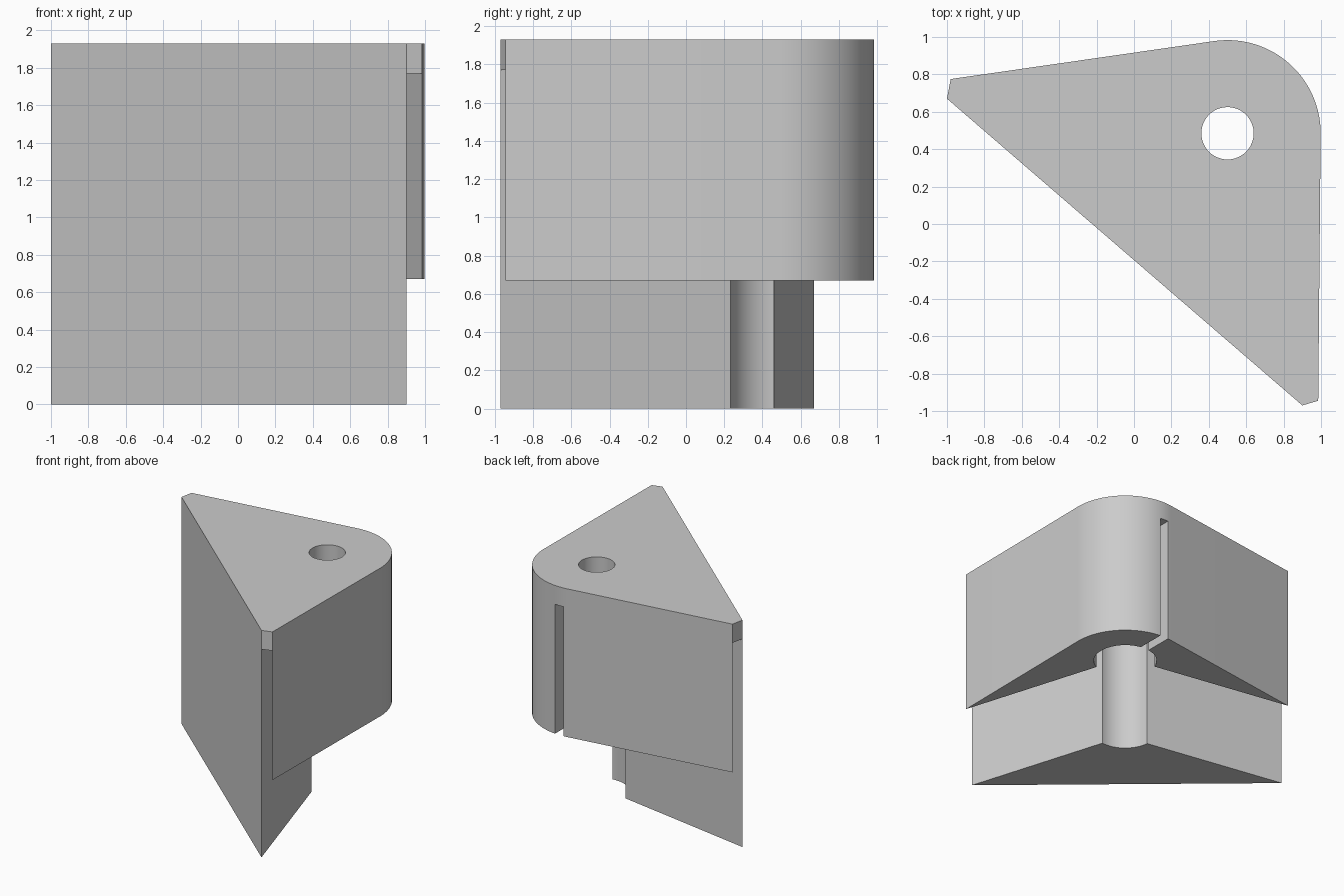
import bpy, bmesh
from math import cos, sin, radians
from mathutils import Vector

cube = bpy.data.objects.get("Cube")
if cube:
    bpy.data.objects.remove(cube, do_unlink=True)

grey = bpy.data.materials.new("plain_grey")
grey.use_nodes = True
colour = (0.6, 0.6, 0.6, 1)
grey.diffuse_color = colour
grey.node_tree.nodes["Principled BSDF"].inputs["Base Color"].default_value = colour

AXIS = Vector((0.5, 0.485))
TOP, CEILING, SKIRT = 1.93, 1.77, 0.67


def arc(radius, start, end, steps):
    return [AXIS + radius * Vector((cos(a), sin(a)))
            for a in (radians(start + (end - start) * i / steps) for i in range(steps + 1))]


def prism(name, points, z0, z1):
    """Upright solid from a flat outline."""
    bm = bmesh.new()
    base = bm.faces.new([bm.verts.new((p[0], p[1], z0)) for p in points])
    top = bmesh.ops.extrude_face_region(bm, geom=[base])["geom"]
    bmesh.ops.translate(bm, vec=(0, 0, z1 - z0),
                        verts=[g for g in top if isinstance(g, bmesh.types.BMVert)])
    bmesh.ops.recalc_face_normals(bm, faces=bm.faces)
    mesh = bpy.data.meshes.new(name)
    bm.to_mesh(mesh)
    bm.free()
    mesh.materials.append(grey)
    obj = bpy.data.objects.new(name, mesh)
    bpy.context.collection.objects.link(obj)
    return obj


def cut(body, points, z0, z1):
    cutter = prism("cutter", points, z0, z1)
    cutter.hide_render = True
    mod = body.modifiers.new("cut", "BOOLEAN")
    mod.operation, mod.solver, mod.object = "DIFFERENCE", "EXACT", cutter
    bpy.context.view_layer.objects.active = body
    bpy.ops.object.modifier_apply(modifier=mod.name)
    bpy.data.objects.remove(cutter, do_unlink=True)


# Each gap runs from an inner block corner to the bore, beside a skirt wall
right_block, right_wall = Vector((0.9, -0.97)), Vector((0.985, -0.945))
left_block, left_wall = Vector((-1, 0.67)), Vector((-0.98, 0.775))
right_run = Vector((0.53, 0.23)) - right_block
left_run = Vector((0.245, 0.46)) - left_block

# Full rounded wedge
body = prism("hinge_block",
             [left_block, right_block, right_wall] + arc(0.498, -1, 98, 48) + [left_wall],
             0, TOP)

# Remove the skirt below its lower edge, leaving the core block
right_mid, left_mid = (right_block + right_wall) / 2, (left_block + left_wall) / 2
cut(body, [right_mid - 0.2 * right_run, right_mid + right_run, AXIS,
           left_mid + left_run, left_mid - 0.2 * left_run,
           (-1.5, 1.5), (1.5, 1.5), (1.5, -1.5)], -0.1, SKIRT)

# Thin gaps between the core block and the skirt
for block, wall, run in ((right_block, right_wall, right_run),
                         (left_block, left_wall, left_run)):
    cut(body, [block - 0.2 * run, block + 1.1 * run,
               wall + 1.1 * run, wall - 0.2 * run], -0.1, CEILING)

# Bore, back slot and pin hole
cut(body, arc(0.255, 0, 354, 59), -0.1, CEILING)
cut(body, [(0.465, 0.6), (0.545, 0.6), (0.545, 1.2), (0.465, 1.2)], -0.1, CEILING)
cut(body, arc(0.14, 0, 352.5, 47), 1.5, 2.1)

# Smooth curved walls, crisp edges
bpy.ops.object.select_all(action="DESELECT")
body.select_set(True)
bpy.context.view_layer.objects.active = body
bpy.ops.object.shade_smooth_by_angle(angle=radians(25))
